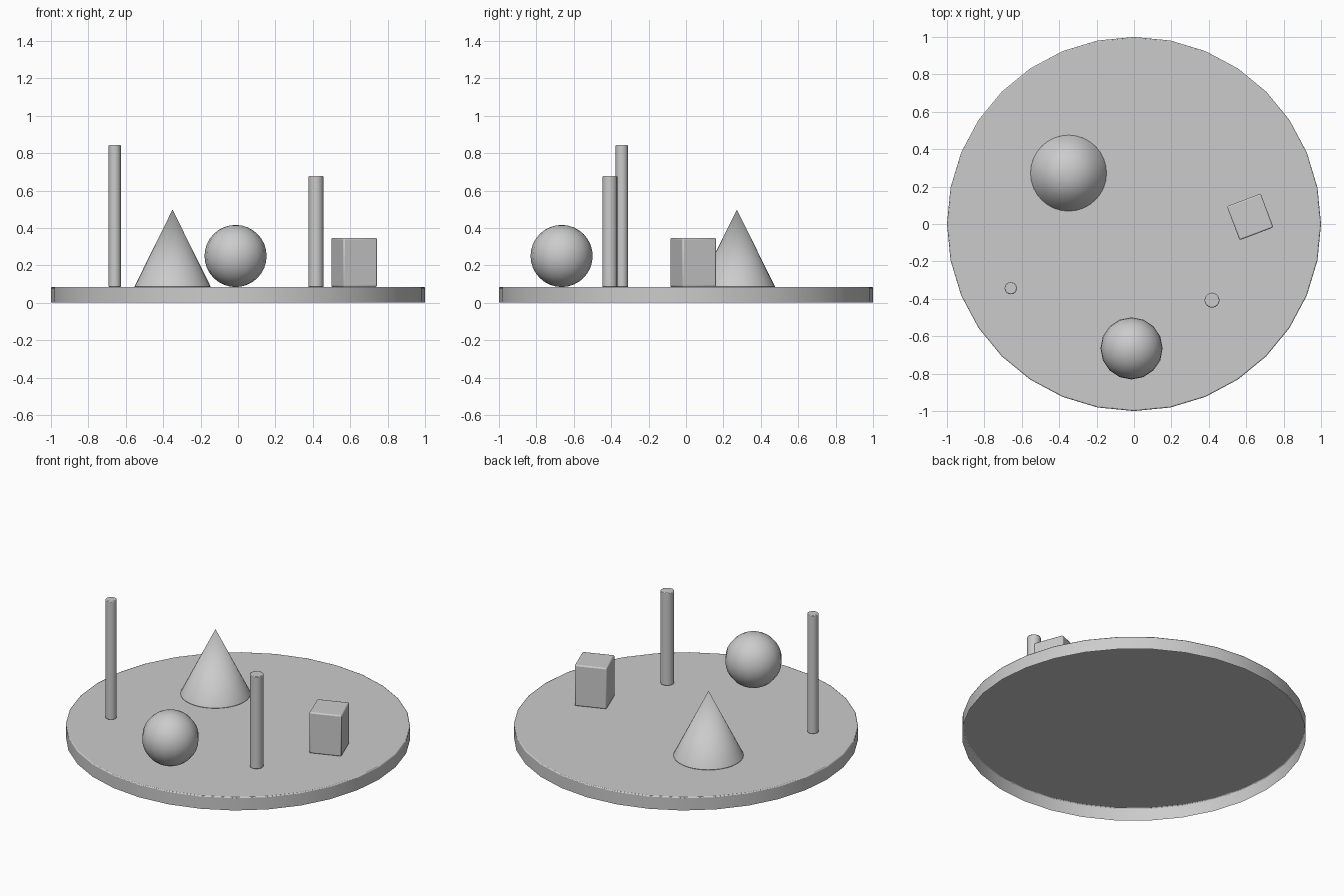
import bpy, bmesh, math

if "Cube" in bpy.data.objects:
    bpy.data.objects.remove(bpy.data.objects["Cube"])

TOP = 0.084  # upper face of the round base


def finish(name, bevel=0.0):
    ob = bpy.context.object
    ob.name = name
    bpy.ops.object.transform_apply(location=False, rotation=True, scale=True)
    if bevel:
        m = ob.modifiers.new("Bevel", 'BEVEL')
        m.width = bevel
        m.segments = 2
        m.limit_method = 'ANGLE'
        m.angle_limit = math.radians(40)
    bpy.ops.object.shade_smooth_by_angle(angle=math.radians(50))
    return ob


def cylinder(name, x, y, r, z0, z1, sides, bevel):
    bpy.ops.mesh.primitive_cylinder_add(vertices=sides, radius=r, depth=z1 - z0,
                                        location=(x, y, (z0 + z1) / 2))
    return finish(name, bevel)


# Round base: a thin shell, open underneath
base = cylinder("round_base", 0, 0, 1.0, 0, TOP, 32, 0.006)
bm = bmesh.new()
bm.from_mesh(base.data)
bm.faces.ensure_lookup_table()
bottom = [f for f in bm.faces if f.normal.z < -0.9]
bmesh.ops.delete(bm, geom=bottom, context='FACES_ONLY')
bm.to_mesh(base.data)
bm.free()

# Two slim posts
cylinder("tall_post", -0.659, -0.343, 0.033, TOP, 0.843, 16, 0.004)
cylinder("short_post", 0.417, -0.407, 0.040, TOP, 0.677, 16, 0.004)

# Cone
bpy.ops.mesh.primitive_cone_add(vertices=32, radius1=0.205, radius2=0, depth=0.498 - TOP,
                                location=(-0.350, 0.272, (0.498 + TOP) / 2))
finish("cone", 0.004)

# Ball
bpy.ops.mesh.primitive_uv_sphere_add(segments=16, ring_count=16, radius=0.166,
                                     location=(-0.013, -0.665, TOP + 0.166))
finish("ball")

# Turned block
bpy.ops.mesh.primitive_cube_add(size=1, location=(0.621, 0.038, (TOP + 0.347) / 2),
                                rotation=(0, 0, math.radians(20.7)))
bpy.context.object.scale = (0.193, 0.193, 0.347 - TOP)
finish("block", 0.008)
